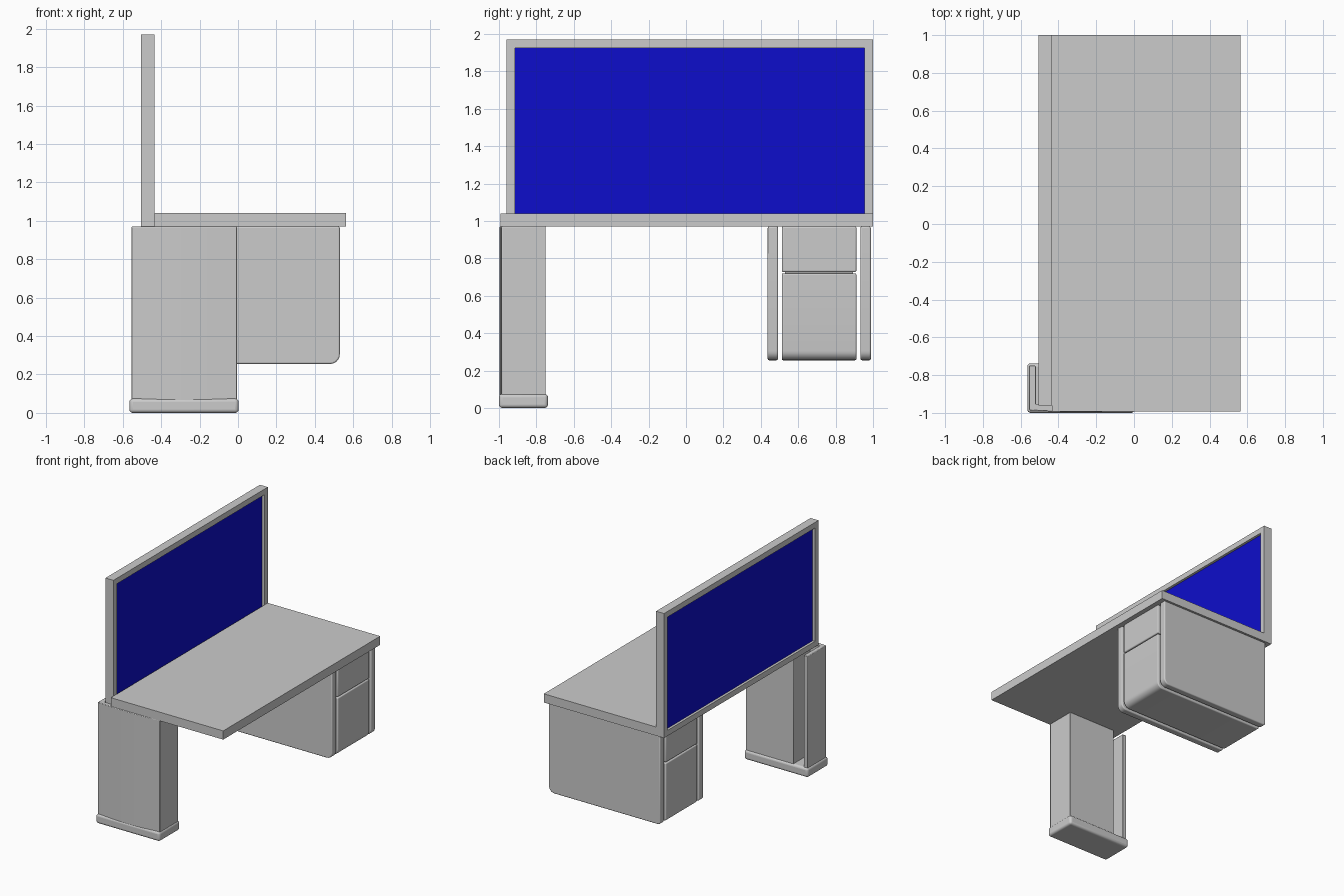
import bpy, bmesh
from math import sin, cos, pi
from mathutils import Vector

if "Cube" in bpy.data.objects:
    bpy.data.objects.remove(bpy.data.objects["Cube"])


def finish(name, bm, bevel=0.0, mat=None, segs=3):
    bmesh.ops.recalc_face_normals(bm, faces=bm.faces)
    me = bpy.data.meshes.new(name)
    bm.to_mesh(me)
    bm.free()
    ob = bpy.data.objects.new(name, me)
    bpy.context.collection.objects.link(ob)
    if mat:
        me.materials.append(mat)
    if bevel:
        m = ob.modifiers.new("bevel", 'BEVEL')
        m.width, m.segments = bevel, segs
        m.limit_method, m.angle_limit = 'ANGLE', 0.7
    bpy.ops.object.select_all(action='DESELECT')
    ob.select_set(True)
    bpy.context.view_layer.objects.active = ob
    bpy.ops.object.shade_smooth_by_angle(angle=0.6)
    return ob


def extrude(name, pts, axis, lo, hi, **kw):
    """Extrude a 2D outline: axis 'z' takes (x, y), axis 'y' takes (x, z)."""
    bm = bmesh.new()
    co = [(a, b, lo) if axis == 'z' else (a, lo, b) for a, b in pts]
    face = bm.faces.new([bm.verts.new(c) for c in co])
    top = bmesh.ops.extrude_face_region(bm, geom=[face])['geom']
    move = Vector((0, 0, hi - lo)) if axis == 'z' else Vector((0, hi - lo, 0))
    bmesh.ops.translate(bm, vec=move, verts=[g for g in top if isinstance(g, bmesh.types.BMVert)])
    return finish(name, bm, **kw)


def box(name, x, y, z, **kw):
    return extrude(name, [(x[0], y[0]), (x[1], y[0]), (x[1], y[1]), (x[0], y[1])], 'z', z[0], z[1], **kw)


def rounded_side(x0, x1, z0, z1, r0, r1):
    """Side outline with both bottom corners rounded."""
    def arc(cx, cz, r, start):
        return [(cx + r * cos(start + pi / 2 * i / 6), cz + r * sin(start + pi / 2 * i / 6)) for i in range(7)]
    return arc(x0 + r0, z0 + r0, r0, pi) + arc(x1 - r1, z0 + r1, r1, 1.5 * pi) + [(x1, z1), (x0, z1)]


blue = bpy.data.materials.new("screen_blue")
blue.diffuse_color = (0.004, 0.004, 0.6, 1)
blue.use_nodes = True
blue.node_tree.nodes["Principled BSDF"].inputs["Base Color"].default_value = blue.diffuse_color

# Desktop
box("desktop", (-0.435, 0.563), (-0.992, 1.0), (0.97, 1.04))

# Privacy screen: four frame rails around a recessed blue panel
X0, X1, Y0, Y1, Z0, Z1, W = -0.505, -0.435, -0.96, 1.0, 0.97, 1.97, 0.045
bm = bmesh.new()
rings = []
for x in (X0, X1):
    for d in (0, W):
        rings.append([bm.verts.new((x, y, z)) for y, z in
                      ((Y0 + d, Z0 + d), (Y1 - d, Z0 + d), (Y1 - d, Z1 - d), (Y0 + d, Z1 - d))])
for a, b in ((0, 1), (1, 3), (3, 2), (2, 0)):
    for i in range(4):
        j = (i + 1) % 4
        bm.faces.new((rings[a][i], rings[a][j], rings[b][j], rings[b][i]))
finish("screen_frame", bm)
box("screen_panel", (X0 + 0.02, X1 - 0.02), (Y0 + W, Y1 - W), (Z0 + W, Z1 - W), mat=blue)

# Support leg: gently bowed front, cable channel open towards +y
bow = [(-0.555 + 0.55 * i / 12, -0.986 - 0.01 * sin(pi * i / 12)) for i in range(13)]
leg = bow + [(-0.005, -0.75), (-0.43, -0.75), (-0.43, -0.955),
             (-0.52, -0.955), (-0.52, -0.75), (-0.555, -0.75)]
extrude("leg", leg, 'z', 0.06, 0.97, bevel=0.004, segs=2)
box("leg_foot", (-0.565, 0.003), (-1.0, -0.738), (0, 0.075), bevel=0.018, segs=4)

# Drawer pedestal: two side panels with drawers hung between
PX0, PX1 = -0.46, 0.53
side = rounded_side(PX0, PX1, 0.255, 0.97, 0.02, 0.05)
for name, y in (("inner", 0.437), ("outer", 0.933)):
    extrude(f"pedestal_{name}_panel", side, 'y', y, y + 0.055, bevel=0.008)
lower = rounded_side(PX0, PX1, 0.255, 0.72, 0.02, 0.05)
extrude("lower_drawer", lower, 'y', 0.512, 0.911, bevel=0.008)
box("upper_drawer", (PX0, PX1), (0.512, 0.911), (0.727, 0.97), bevel=0.008)
box("drawer_core", (PX0 + 0.02, PX1 - 0.02), (0.53, 0.893), (0.6, 0.85))
